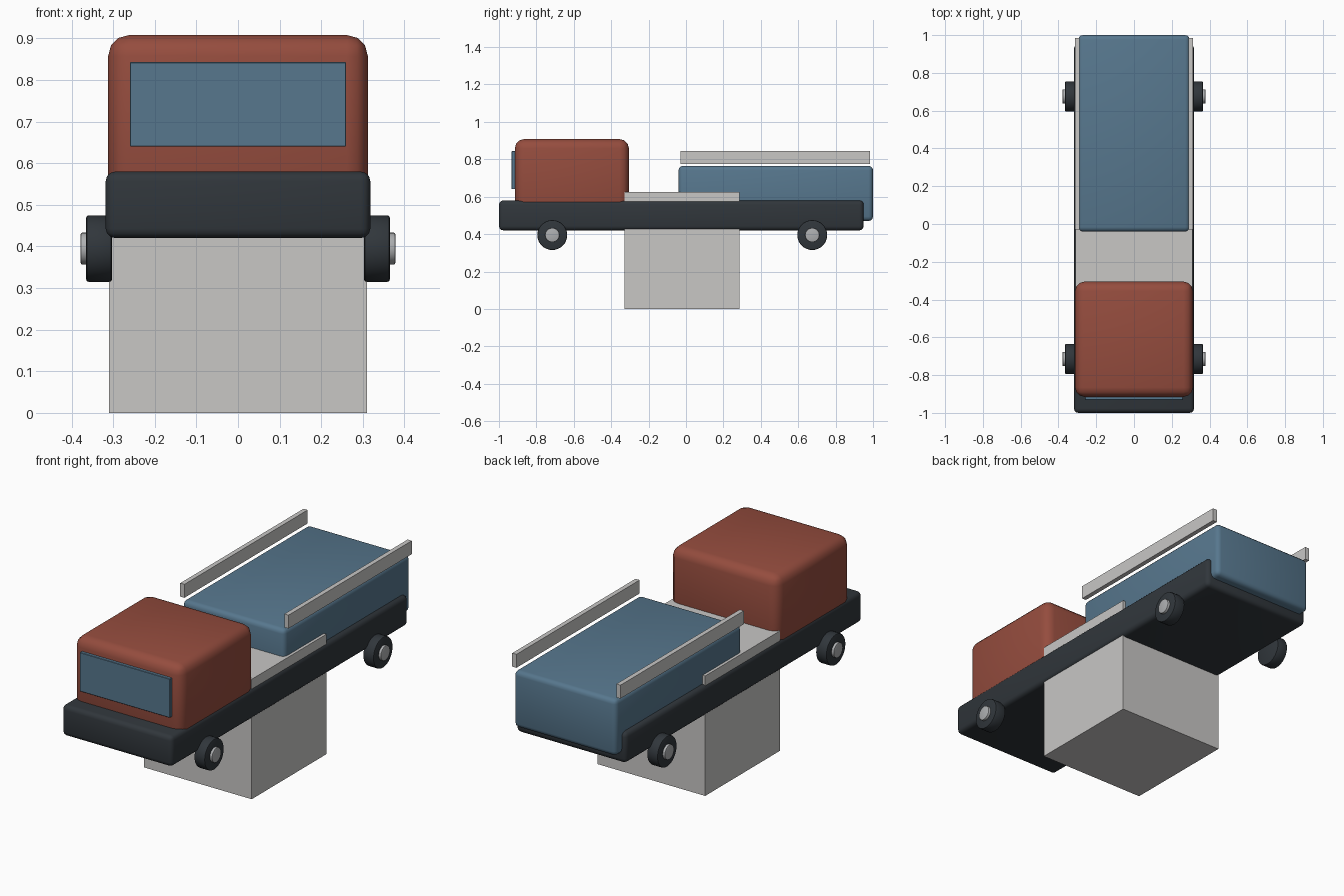
import bpy
import math

cube = bpy.data.objects.get("Cube")
if cube:
    bpy.data.objects.remove(cube, do_unlink=True)


def material(name, rgb):
    m = bpy.data.materials.new(name)
    m.use_nodes = True
    m.diffuse_color = (*rgb, 1)
    m.node_tree.nodes["Principled BSDF"].inputs["Base Color"].default_value = (*rgb, 1)
    return m


red = material("brick red", (0.30, 0.073, 0.048))
blue = material("steel blue", (0.095, 0.185, 0.27))
dark = material("charcoal", (0.030, 0.037, 0.044))
grey = material("light grey", (0.58, 0.57, 0.56))
silver = material("hub silver", (0.42, 0.43, 0.44))


def finish(obj, name, mat, bevel, segments):
    obj.name = name
    obj.data.materials.append(mat)
    bpy.ops.object.transform_apply(location=False, rotation=True, scale=True)
    if bevel:
        mod = obj.modifiers.new("Rounded edges", "BEVEL")
        mod.width = bevel
        mod.segments = segments
        mod.limit_method = "ANGLE"
        mod.angle_limit = math.radians(40)
        bpy.ops.object.modifier_apply(modifier=mod.name)
        bpy.ops.object.shade_smooth_by_angle(angle=math.radians(35))
    return obj


def box(name, mat, xs, ys, zs, bevel=0, segments=3):
    spans = (xs, ys, zs)
    bpy.ops.mesh.primitive_cube_add(size=1, location=[(a + b) / 2 for a, b in spans])
    obj = bpy.context.object
    obj.scale = [b - a for a, b in spans]
    return finish(obj, name, mat, bevel, segments)


def disc(name, mat, radius, x0, x1, y, z, bevel):
    bpy.ops.mesh.primitive_cylinder_add(
        vertices=32, radius=radius, depth=abs(x1 - x0),
        location=((x0 + x1) / 2, y, z), rotation=(0, math.pi / 2, 0))
    return finish(bpy.context.object, name, mat, bevel, 2)


# Chassis and the block passing through it
box("chassis", dark, (-0.318, 0.318), (-1, 0.95), (0.42, 0.58), 0.023)
box("centre_block", grey, (-0.31, 0.31), (-0.33, 0.285), (0, 0.625))

# Cab with a raised windscreen
box("cab", red, (-0.312, 0.312), (-0.915, -0.305), (0.50, 0.908), 0.05)
box("windscreen", blue, (-0.26, 0.26), (-0.932, -0.91), (0.64, 0.843), 0.002, 1)

# Rear body
box("rear_body", blue, (-0.295, 0.295), (-0.04, 1.0), (0.47, 0.765), 0.024)

# Side rails and wheels
for side, s in (("left", 1), ("right", -1)):
    box(side + "_rail", grey, sorted((s * 0.288, s * 0.312)), (-0.03, 0.985), (0.775, 0.845))
    for end, y in (("front", -0.715), ("rear", 0.675)):
        disc(f"{end}_{side}_wheel", dark, 0.08, s * 0.303, s * 0.365, y, 0.395, 0.006)
        disc(f"{end}_{side}_hub", silver, 0.038, s * 0.34, s * 0.378, y, 0.395, 0.003)
